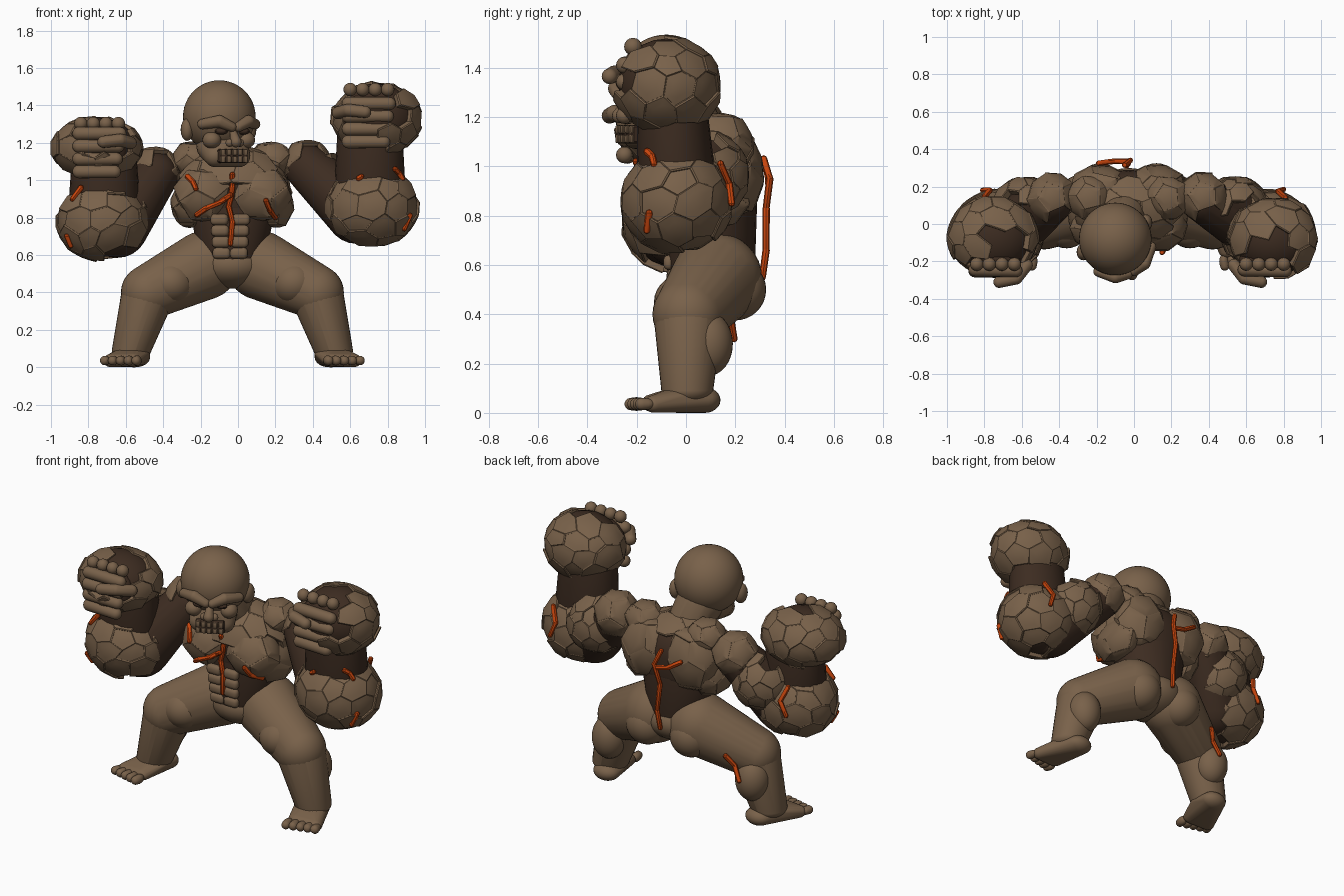
import bpy, bmesh, math, random
from mathutils import Vector as V, Matrix

if "Cube" in bpy.data.objects:
    bpy.data.objects.remove(bpy.data.objects["Cube"])

random.seed(4)


def material(name, rgb):
    m = bpy.data.materials.new(name)
    m.diffuse_color = (*rgb, 1)
    m.use_nodes = True
    m.node_tree.nodes["Principled BSDF"].inputs["Base Color"].default_value = m.diffuse_color
    return m


STONE = material("brown stone", (0.19, 0.12, 0.068))
DARK = material("dark stone", (0.046, 0.025, 0.015))
LAVA = material("glowing orange", (0.58, 0.06, 0.004))
CX = -0.03  # body midline


def finish(name, bm, mat, angle=32):
    bmesh.ops.recalc_face_normals(bm, faces=bm.faces)
    me = bpy.data.meshes.new(name)
    bm.to_mesh(me)
    bm.free()
    me.materials.append(mat)
    me.shade_smooth()
    me.set_sharp_from_angle(angle=math.radians(angle))
    ob = bpy.data.objects.new(name, me)
    bpy.context.collection.objects.link(ob)
    return ob


def add_hull(bm, balls, n=24):
    """Wrap a convex skin around ellipsoids given as (centre, radii)."""
    vs = []
    for c, r in balls:
        r = V((r, r, r)) if isinstance(r, (int, float)) else V(r)
        for i in range(n // 2 + 1):
            t = math.pi * i / (n // 2)
            for j in range(n if 0 < i < n // 2 else 1):
                a = 2 * math.pi * j / n
                d = V((math.sin(t) * math.cos(a), math.sin(t) * math.sin(a), math.cos(t)))
                vs.append(bm.verts.new(V(c) + d * r))
    ret = bmesh.ops.convex_hull(bm, input=vs)
    junk = {g for k in ("geom_interior", "geom_unused") for g in ret[k]
            if isinstance(g, bmesh.types.BMVert)}
    bmesh.ops.delete(bm, geom=list(junk), context='VERTS')


def hulls(name, groups, mat, n=24):
    bm = bmesh.new()
    for balls in groups:
        add_hull(bm, balls, n)
    return finish(name, bm, mat)


def rocks(name, c, radii, skip=lambda d: False, sub=2, jitter=0.22):
    """Shell of separate, gently rounded stone plates laid over an ellipsoid."""
    src, bm = bmesh.new(), bmesh.new()
    bmesh.ops.create_icosphere(src, subdivisions=sub, radius=1)
    for v in src.verts:
        v.co = (v.co + V([random.uniform(-jitter, jitter) for _ in range(3)])).normalized()
    c, radii = V(c), V(radii)
    for v in src.verts:
        d = v.co
        if skip(d):
            continue
        u = d.orthogonal().normalized()
        w = d.cross(u)
        ring = [f.calc_center_median().normalized() for f in v.link_faces]
        ring.sort(key=lambda p: math.atan2(p.dot(w), p.dot(u)))
        mid = sum(ring, V()) / len(ring)
        h = random.uniform(0.97, 1.05)

        def place(p, lift):
            return bm.verts.new(c + p.lerp(p.normalized(), .7) * lift * radii)
        loops = [[place(mid.lerp(p, k), lift) for p in ring]
                 for k, lift in ((1.05, .82), (1.05, .98 * h), (.96, h), (.5, h))]
        top = place(mid, h)
        for i in range(len(ring)):
            j = (i + 1) % len(ring)
            for a, b in zip(loops, loops[1:]):
                bm.faces.new((a[i], a[j], b[j], b[i]))
            bm.faces.new((loops[-1][i], loops[-1][j], top))
        bm.faces.new(loops[0][::-1])
    src.free()
    return finish(name, bm, STONE, 24)


# Torso: dark core with stone plates
hulls("torso_core", [[((CX, .1, .97), (.28, .19, .19)), ((CX, .1, .86), (.25, .19, .12))],
                     [((CX, .1, .9), (.24, .19, .15)), ((CX, .1, .6), (.18, .18, .12))]], DARK)
rocks("torso_plates", (CX, .09, .95), (.31, .22, .23),
      lambda d: d.z < -.1 or (d.y < -.45 and d.z < .2) or d.y > .55)
for s, side in ((-1, "right"), (1, "left")):
    rocks(side + "_chest", (CX + s * .15, -.015, .925), (.165, .135, .15), lambda d: d.y > .5, 1, .12)
    rocks(side + "_flank", (CX + s * .23, .09, .87), (.1, .17, .13), lambda d: False, 1, .12)
    rocks(side + "_shoulder_blade", (CX + s * .145, .19, .97), (.175, .13, .19), lambda d: d.y < -.5, 1, .12)
    rocks(side + "_neck_rock", (CX + s * .21, .14, 1.11), (.12, .12, .1), lambda d: False, 1, .15)

# Abdomen blocks
hulls("abdomen", [[((CX - .012 + s * (.058 - .004 * i) + dx, -.088 + .006 * i, .79 - .06 * i + dz), .022)
                   for dx in (-.026, .026) for dz in (-.008, .008)]
                  for s in (-1, 1) for i in range(4)], STONE, 12)

# Pelvis and legs
hulls("pelvis", [[((CX, .11, .55), (.2, .19, .13))]], STONE, 32)
for s, side in ((-1, "right"), (1, "left")):
    def P(x, y, z, s=s):
        return (CX + s * x, y, z)
    hulls(side + "_thigh", [[(P(.15, .125, .545), .184), (P(.45, .01, .4), .146)],
                            [(P(.33, .01, .45), (.13, .14, .12))],
                            [(P(.15, .2, .5), .125)]], STONE, 32)
    hulls(side + "_shin", [[(P(.455, .01, .38), .14), (P(.54, .005, .09), (.105, .105, .06))],
                           [(P(.49, .09, .28), (.1, .1, .13))]], STONE, 32)
    hulls(side + "_foot", [[(P(.52, .075, .052), (.08, .065, .052)), (P(.54, -.02, .07), (.1, .08, .037)),
                            (P(.53, -.14, .04), (.05, .04, .035)), (P(.65, -.13, .036), (.04, .04, .035))]], STONE)
    hulls(side + "_toes", [[(P(.51 + .042 * i, -.2 + .008 * i, .036), (.025, .04, .028 - .001 * i)),
                            (P(.515 + .042 * i, -.225 + .011 * i, .036), .025)] for i in range(5)], STONE, 14)

# Arms: one raised higher than the other
ARMS = (("right", -1, (-.44, .14, 1.05), (-.725, -.04, .785), (-.755, -.07, 1.17), -.74, .178),
        ("left", 1, (.37, .14, 1.09), (.715, -.04, .86), (.745, -.08, 1.33), .70, .2))
for side, s, sh, el, fi, palm, rz in ARMS:
    sh, el, fi = V(sh), V(el), V(fi)
    hulls(side + "_upper_arm", [[(sh + V((0, -.01, -.02)), .122), (el + V((-s * .08, .02, -.035)), .165)]], DARK)
    rocks(side + "_shoulder", sh, (.138, .14, .138), lambda d: d.y < -.7, 1, .12)
    rocks(side + "_arm_plates", sh.lerp(el, .5) + V((0, .02, -.01)), (.18, .185, .18),
          lambda d: d.y < .15, 2)
    # forearm boulder
    hulls(side + "_forearm_core", [[(el, (.225, .2, .195))],
                                   [(el + V((-s * .01, 0, .1)), (.19, .16, .1)),
                                    (fi + V((-s * .04, .02, 0)), (.17, .135, .12))]], DARK)
    rocks(side + "_forearm_plates", el, (.248, .225, .217),
          lambda d, s=s: d.z > .9 or (d.x * s < -.65 and d.z < .2 and d.y > -.3) or d.z < -.95)
    # fist boulder, bare around the fingers and on the top
    hulls(side + "_fist_core", [[(fi, (.215, .195, rz - .012))],
                                [(V((palm, -.19, fi.z)), (.15, .07, .14))]], DARK)
    front = V((-s * .2, -.9, .3)).normalized()
    crown = V((-s * .35, -.25, .9)).normalized()
    rocks(side + "_fist_plates", fi, (.245, .222, rz),
          lambda d, q=front, t=crown: d.dot(q) > .7 or d.dot(t) > .82 or d.z < -.88)
    hulls(side + "_fingers", [[((palm - .11, -.25 + .006 * abs(i - 1), fi.z + .08 - .068 * i), .036),
                               ((palm + .11 - .01 * i, -.25, fi.z + .08 - .068 * i), .034)]
                              for i in range(4)], STONE, 16)
    hulls(side + "_knuckles", [[((palm + (i - 1.5) * .067, -.215, fi.z + rz - .045), .036)]
                               for i in range(4)], STONE, 16)
    hulls(side + "_thumb", [[((palm - s * .165, -.22, fi.z + .03), .034), ((palm - s * .11, -.29, fi.z + .045), .034)],
                            [((palm - s * .11, -.29, fi.z + .045), .034),
                             ((palm - s * .02, -.31, fi.z + .035), .032)]], STONE, 16)

# Head, face turned to one side
HEAD = V((-.1, -.08, 1.34))
TURN = Matrix.Rotation(math.radians(25), 3, 'Z')


def F(u, d, z):
    return HEAD + TURN @ V((u, -d, z - 1.34))


hulls("head", [[(HEAD, .194)]], STONE, 48)
hulls("neck", [[((-.085, -.02, 1.22), .135), ((-.05, .05, 1.1), .12)]], STONE)
hulls("jaw", [[(F(0, .04, 1.18), (.14, .12, .1)), (F(-.07, .1, 1.13), .06), (F(.07, .1, 1.13), .06)]], STONE)
hulls("cheeks", [[(F(s * .1, .12, 1.215), (.05, .05, .045))] for s in (-1, 1)], STONE)
hulls("brow", [[(F(s * .02, .2, 1.285), .026), (F(s * .085, .185, 1.315), .033)] for s in (-1, 1)]
      + [[(F(s * .085, .185, 1.315), .033), (F(s * .155, .12, 1.3), .028)] for s in (-1, 1)], STONE, 16)
hulls("eyes", [[(F(s * .065, .165, 1.262), (.035, .025, .018))] for s in (-1, 1)], DARK, 16)
hulls("ears", [[(F(s * .185, -.01, 1.27), (.035, .045, .06))] for s in (-1, 1)], STONE, 16)
hulls("nose", [[(F(0, .18, 1.25), .02), (F(0, .21, 1.205), .03)]]
      + [[(F(s * .03, .195, 1.2), .022)] for s in (-1, 1)], STONE, 16)
hulls("mouth", [[(F(s * .07, d, z), .012) for s in (-1, 1) for d in (.1, .178) for z in (1.105, 1.155)]], DARK, 10)
hulls("teeth", [[(F((i - 2) * .033 + a, .194 - .004 * abs(i - 2), z + b), .007)
                 for a in (-.0075, .0075) for b in (-.01, .01)]
                for i in range(5) for z in (1.111, 1.15)], STONE, 8)

# Glowing cracks, laid onto the surface by rays from the front or back
bpy.context.view_layer.update()
DEPS = bpy.context.evaluated_depsgraph_get()


def crack(name, path, back=False, ys=None):
    y = 1 if back else -1
    pts = []
    for i, (x, z) in enumerate(path):
        hit, loc, *_ = bpy.context.scene.ray_cast(DEPS, V((x, 3 * y, z)), V((0, -y, 0)))
        if ys:
            pts.append(V((x, ys[i], z)))
        else:
            pts.append(loc + V((0, .009 * y, 0)) if hit else V((x, .15 * y, z)))
    hulls(name, [[(a, .015), (b, .014)] for a, b in zip(pts, pts[1:])], LAVA, 8)


crack("chest_crack", [(-.03, 1.03), (-.03, .97), (-.035, .92), (-.05, .86), (-.03, .78), (-.04, .66)])
crack("chest_crack_branch", [(-.04, .92), (-.07, .9), (-.1, .88), (-.17, .85), (-.22, .815)])
crack("chest_crack_right", [(-.27, 1.02), (-.24, .99), (-.225, .955)])
crack("chest_crack_left", [(.15, .89), (.17, .84), (.2, .8)])
crack("left_arm_crack", [(.84, 1.06), (.86, 1.04), (.88, 1.01)])
crack("left_arm_small_crack", [(.645, 1.01), (.66, 1.02)])
crack("left_arm_low_crack", [(.92, .81), (.89, .74)])
crack("right_arm_crack", [(-.84, .96), (-.885, .9)])
crack("right_arm_low_crack", [(-.915, .7), (-.895, .65)])
crack("left_arm_back_crack", [(.81, 1.01), (.77, .93), (.8, .85)], True, (.14, .175, .185))
crack("right_arm_back_crack", [(-.8, .94), (-.77, .86), (-.81, .78)], True, (.145, .18, .18))
crack("back_crack", [(-.05, 1.03), (-.02, .95), (-.05, .83), (-.03, .66), (-.04, .55)], True,
      (.315, .34, .325, .325, .31))
crack("back_crack_branch", [(-.03, .93), (-.11, .95), (-.19, 1.0)], True, (.335, .335, .325))
crack("leg_crack", [(-.42, .44), (-.46, .38), (-.5, .3)], True)
